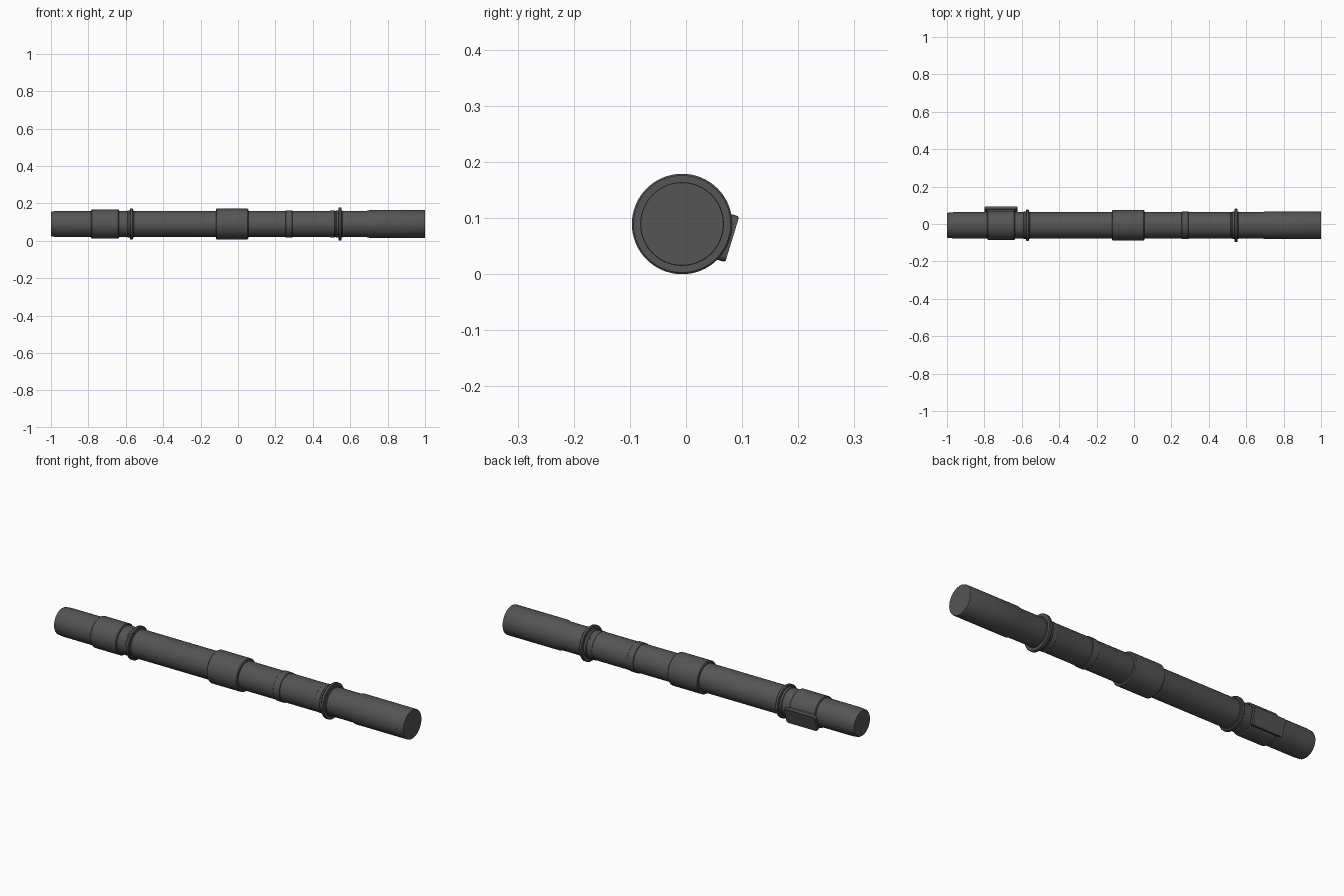
import bpy, bmesh, math
from mathutils import Matrix, Vector

if "Cube" in bpy.data.objects:
    bpy.data.objects.remove(bpy.data.objects["Cube"])

CY, CZ = -0.007, 0.0895   # axis of the rod
SEG = 64

mat = bpy.data.materials.new("dark_grey")
mat.diffuse_color = (0.09, 0.09, 0.09, 1)
mat.use_nodes = True
mat.node_tree.nodes["Principled BSDF"].inputs["Base Color"].default_value = mat.diffuse_color


def finish(name, bm):
    bmesh.ops.recalc_face_normals(bm, faces=bm.faces)
    me = bpy.data.meshes.new(name)
    bm.to_mesh(me)
    bm.free()
    me.materials.append(mat)
    ob = bpy.data.objects.new(name, me)
    bpy.context.collection.objects.link(ob)
    bpy.ops.object.select_all(action='DESELECT')
    ob.select_set(True)
    bpy.context.view_layer.objects.active = ob
    bpy.ops.object.shade_smooth_by_angle(angle=math.radians(30))
    return ob


def lathe(name, profile):
    """Closed solid turned around the x axis from (x, radius) points."""
    bm = bmesh.new()
    rings = []
    for x, r in profile:
        rings.append([bm.verts.new((x, CY + r * math.cos(2 * math.pi * i / SEG),
                                    CZ + r * math.sin(2 * math.pi * i / SEG)))
                      for i in range(SEG)])
    for a, b in zip(rings, rings[1:]):
        for i in range(SEG):
            j = (i + 1) % SEG
            bm.faces.new((a[i], a[j], b[j], b[i]))
    bm.faces.new(rings[0])
    bm.faces.new(rings[-1])
    return finish(name, bm)


def sleeve(name, x0, x1, r, c=0.004):
    """Collar with small chamfers at both rims."""
    return lathe(name, [(x0, r - c), (x0 + c, r), (x1 - c, r), (x1, r - c)])


def panel(name, x0, x1, half, d0, d1, corner):
    """Rounded plate tangent to the rod, tilted to the back and down."""
    bm = bmesh.new()
    outline = []
    for cx, cv, a0 in ((x1 - corner, half - corner, 0), (x0 + corner, half - corner, 90),
                       (x0 + corner, corner - half, 180), (x1 - corner, corner - half, 270)):
        for k in range(5):
            a = math.radians(a0 + k * 22.5)
            outline.append((cx + corner * math.cos(a), cv + corner * math.sin(a)))
    base = bm.faces.new([bm.verts.new((x, d0, v)) for x, v in outline])
    ext = bmesh.ops.extrude_face_region(bm, geom=[base])
    top = [v for v in ext["geom"] if isinstance(v, bmesh.types.BMVert)]
    bmesh.ops.translate(bm, verts=top, vec=Vector((0, d1 - d0, 0)))
    rim = [e for e in bm.edges if all(v in top for v in e.verts)]
    bmesh.ops.bevel(bm, geom=rim, offset=0.002, segments=2, affect='EDGES')
    tilt = Matrix.Translation((0, CY, CZ)) @ Matrix.Rotation(math.radians(-17), 4, 'X')
    bmesh.ops.transform(bm, matrix=tilt, verts=bm.verts)
    return finish(name, bm)


# Main rod with a rounded left tip and a thicker grip on the right
lathe("rod", [(-1, 0.064), (-0.996, 0.067), (-0.975, 0.069), (-0.965, 0.070),
              (0.685, 0.070), (0.705, 0.0745), (0.997, 0.0745), (1, 0.0735)])

# Broad sleeves
sleeve("rear_sleeve", -0.785, -0.637, 0.078)
sleeve("middle_sleeve", -0.118, 0.055, 0.082)

# Narrow bands
sleeve("narrow_band", 0.255, 0.292, 0.0735, 0.002)
sleeve("thin_band", 0.492, 0.518, 0.0712, 0.001)

# Flanges with their collars
for side, x, r in (("rear", -0.570, 0.0832), ("front", 0.546, 0.0895)):
    sleeve(side + "_flange", x - 0.008, x + 0.008, r, 0.003)
    sleeve(side + "_flange_collar", x - 0.021, x + 0.013, 0.0735, 0.002)

# Control panel on the rear sleeve
panel("panel_base", -0.785, -0.637, 0.038, 0.05, 0.080, 0.008)
panel("panel_plate", -0.800, -0.622, 0.0425, 0.078, 0.0935, 0.012)
